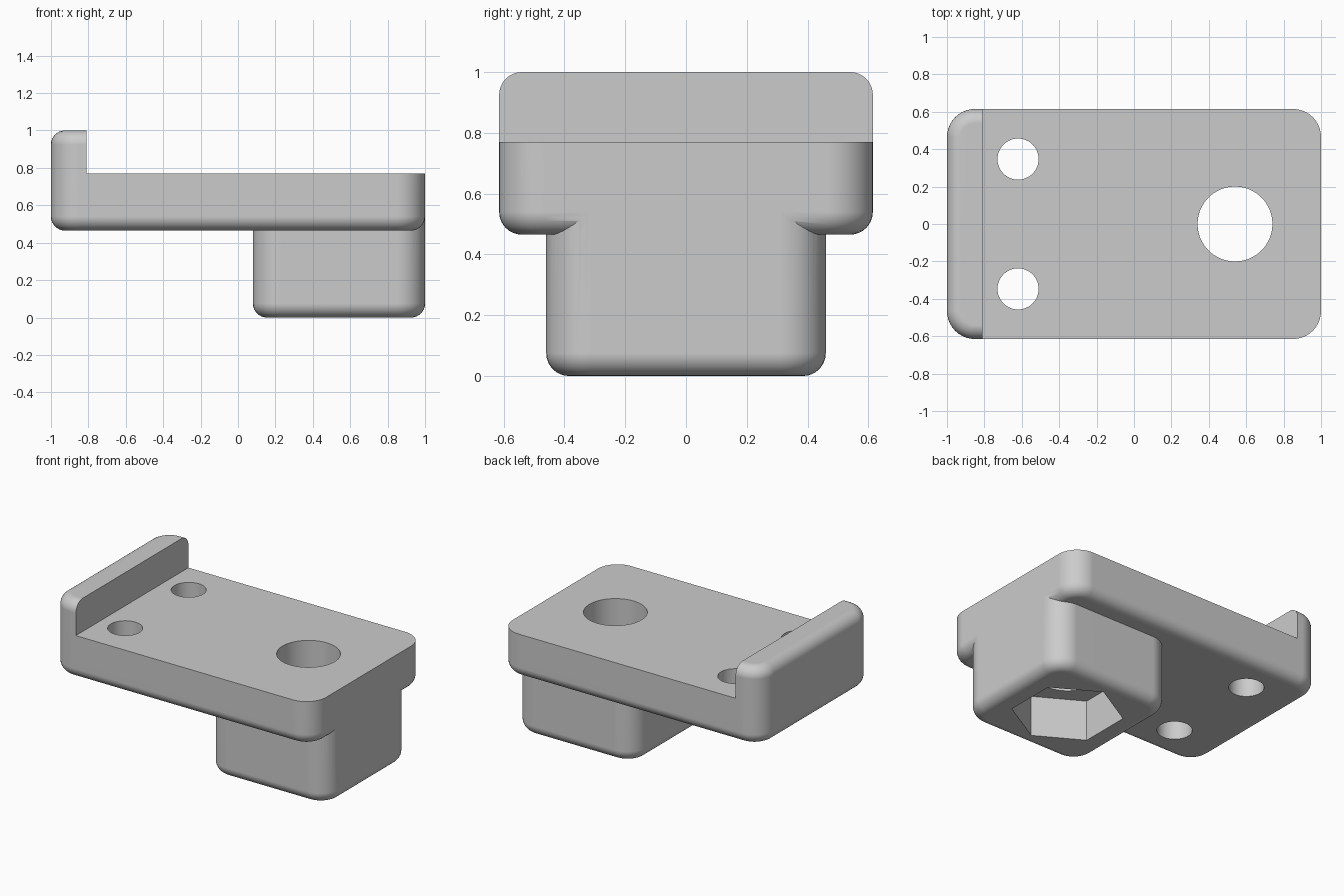
import bpy, bmesh, math
from mathutils import Matrix

cube = bpy.data.objects.get("Cube")
if cube:
    bpy.data.objects.remove(cube, do_unlink=True)

grey = bpy.data.materials.new("plain_grey")
grey.use_nodes = True
colour = (0.6, 0.6, 0.6, 1)
grey.diffuse_color = colour
grey.node_tree.nodes["Principled BSDF"].inputs["Base Color"].default_value = colour

CORNER, FILLET = 0.15, 0.075
HOLE_X, PLATE_TOP = 0.54, 0.77


def finish(bm, name):
    mesh = bpy.data.meshes.new(name)
    bm.to_mesh(mesh)
    bm.free()
    mesh.materials.append(grey)
    obj = bpy.data.objects.new(name, mesh)
    bpy.context.collection.objects.link(obj)
    return obj


def box(name, x, y, z, rounded=False):
    bm = bmesh.new()
    size = [b - a for a, b in (x, y, z)]
    centre = [(a + b) / 2 for a, b in (x, y, z)]
    bmesh.ops.create_cube(bm, size=1, matrix=Matrix.Translation(centre) @ Matrix.Diagonal((*size, 1)))
    if rounded:
        # Round the upright corners, then the top and bottom rims
        upright = [e for e in bm.edges if abs(e.verts[0].co.z - e.verts[1].co.z) > 0.01]
        bmesh.ops.bevel(bm, geom=upright, offset=CORNER, segments=10, profile=0.5, affect='EDGES')
        rims = [e for e in bm.edges if abs(e.verts[0].co.z - e.verts[1].co.z) < 0.0001]
        bmesh.ops.bevel(bm, geom=rims, offset=FILLET, segments=8, profile=0.5, affect='EDGES')
    return finish(bm, name)


def prism(name, x, y, z, radius, sides):
    bm = bmesh.new()
    place = Matrix.Translation((x, y, sum(z) / 2)) @ Matrix.Rotation(math.pi / 2, 4, 'Z')
    # Both hexagon points lie on the y axis
    bmesh.ops.create_cone(bm, cap_ends=True, segments=sides, radius1=radius, radius2=radius,
                          depth=z[1] - z[0], matrix=place)
    angles = [math.atan2(v.co.y - y, v.co.x - x) for v in bm.verts]
    if sides == 6 and min(abs(a - math.pi / 2) for a in angles) > 0.1:
        bmesh.ops.rotate(bm, verts=bm.verts, cent=(x, y, 0), matrix=Matrix.Rotation(math.pi / 6, 3, 'Z'))
    return finish(bm, name)


def combine(target, other, operation):
    other.hide_render = True
    mod = target.modifiers.new(operation.lower(), 'BOOLEAN')
    mod.operation, mod.solver, mod.object = operation, 'EXACT', other
    bpy.context.view_layer.objects.active = target
    bpy.ops.object.modifier_apply(modifier=mod.name)
    bpy.data.objects.remove(other, do_unlink=True)


# Plate with raised end lip, cut from one rounded block
body = box("bracket_body", (-1, 1), (-0.615, 0.615), (0.465, 1.0), rounded=True)
combine(body, box("lip_cutter", (-0.81, 1.5), (-1, 1), (PLATE_TOP, 1.5)), 'DIFFERENCE')

# Boss under the plate
combine(body, box("boss", (0.08, 1), (-0.46, 0.46), (0, 0.7), rounded=True), 'UNION')

# Nut pocket, main bore and two screw holes
combine(body, prism("nut_pocket", HOLE_X, 0, (-0.2, 0.28), 0.35, 6), 'DIFFERENCE')
combine(body, prism("main_bore", HOLE_X, 0, (0.2, 1.2), 0.2, 64), 'DIFFERENCE')
for side in (-1, 1):
    combine(body, prism("screw_hole", -0.62, side * 0.347, (0.2, 1.2), 0.11, 48), 'DIFFERENCE')

# Smooth fillets, crisp edges
bpy.ops.object.select_all(action='DESELECT')
body.select_set(True)
bpy.context.view_layer.objects.active = body
bpy.ops.object.shade_smooth_by_angle(angle=math.radians(25))
weighted = body.modifiers.new("flat_face_normals", 'WEIGHTED_NORMAL')
weighted.keep_sharp = True
